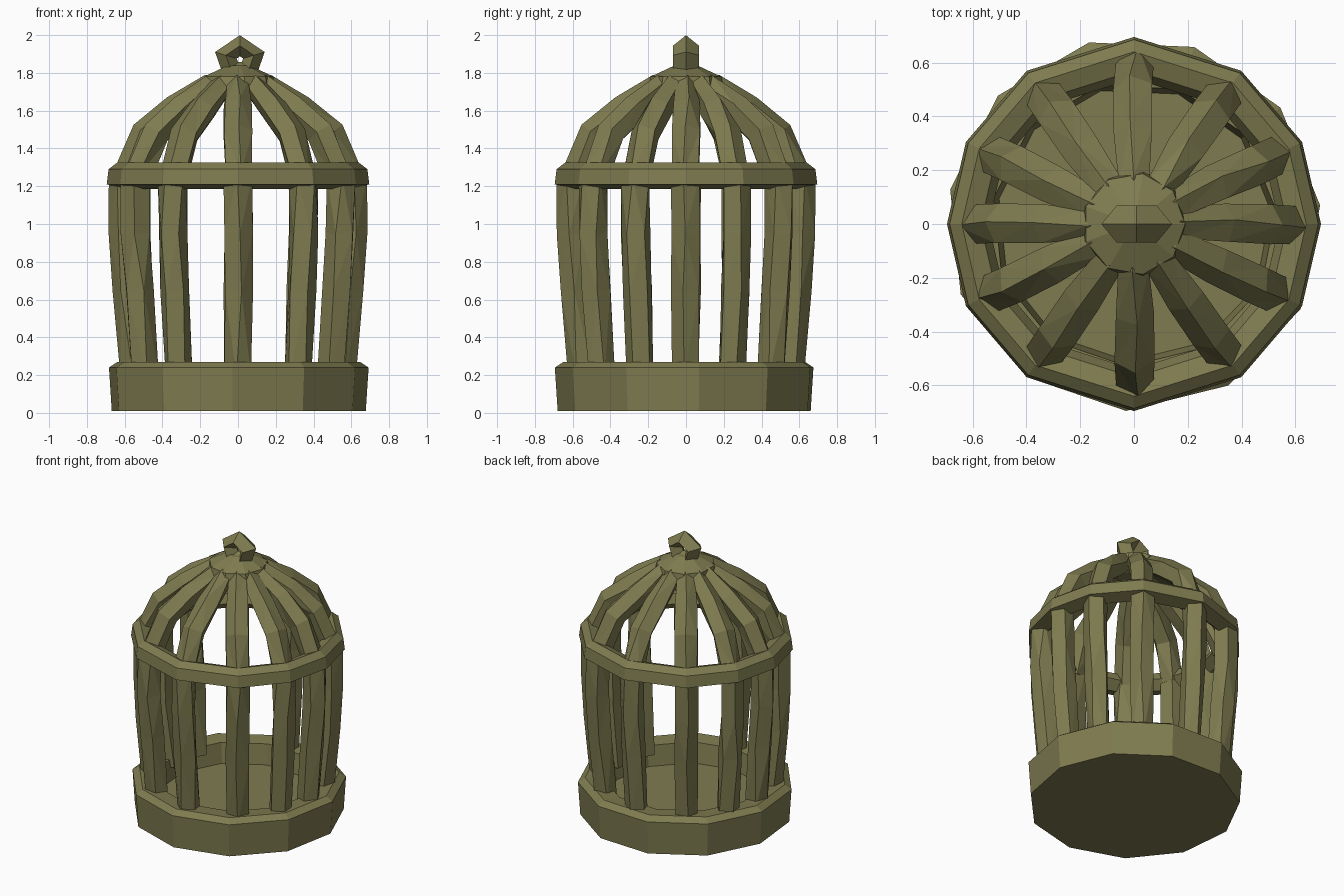
import bpy, bmesh, math, random
from mathutils import Vector

if "Cube" in bpy.data.objects:
    bpy.data.objects.remove(bpy.data.objects["Cube"])

random.seed(4)
mat = bpy.data.materials.new("olive_metal")
mat.diffuse_color = (0.21, 0.2, 0.08, 1)
mat.use_nodes = True
mat.node_tree.nodes["Principled BSDF"].inputs["Base Color"].default_value = mat.diffuse_color


def finish(bm, name):
    bmesh.ops.recalc_face_normals(bm, faces=bm.faces[:])
    mesh = bpy.data.meshes.new(name)
    bm.to_mesh(mesh)
    bm.free()
    obj = bpy.data.objects.new(name, mesh)
    obj.data.materials.append(mat)
    bpy.context.collection.objects.link(obj)
    return obj


def lathe(name, profile, angles, closed=False):
    """Spin an (r, z) profile through the given angles; open ends are capped."""
    bm = bmesh.new()
    n = len(angles)
    rings = [[bm.verts.new((r * math.cos(a), r * math.sin(a), z)) for a in angles]
             for r, z in profile]
    pairs = list(zip(rings, rings[1:]))
    if closed:
        pairs.append((rings[-1], rings[0]))
    for a, b in pairs:
        for i in range(n):
            j = (i + 1) % n
            bm.faces.new((a[i], a[j], b[j], b[i]))
    if not closed:
        bm.faces.new(rings[0])
        bm.faces.new(rings[-1])
    return finish(bm, name)


def even(n, phase=0.0):
    return [phase + math.tau * i / n for i in range(n)]


def rib(name, angle, path, sides=5):
    """Faceted tube along an (r, z, radius) path standing at the given angle."""
    bm = bmesh.new()
    out = Vector((math.cos(angle), math.sin(angle), 0))
    side = Vector((-out.y, out.x, 0))
    up = Vector((0, 0, 1))
    pts = [out * r + up * z for r, z, _ in path]
    rings = []
    for k, p in enumerate(pts):
        t = (pts[min(k + 1, len(pts) - 1)] - pts[max(k - 1, 0)]).normalized()
        n = side.cross(t).normalized()
        if n.dot(out + up) < 0:
            n = -n
        twist = random.uniform(-0.25, 0.25)
        ring = []
        for i in range(sides):
            a = math.tau * i / sides + twist
            ring.append(bm.verts.new(p + (n * math.cos(a) + side * math.sin(a)) * path[k][2]))
        rings.append(ring)
    for a, b in zip(rings, rings[1:]):
        for i in range(sides):
            j = (i + 1) % sides
            bm.faces.new((a[i], a[j], b[j], b[i]))
    bm.faces.new(rings[0])
    bm.faces.new(rings[-1])
    bmesh.ops.triangulate(bm, faces=bm.faces[:])
    return finish(bm, name)


bar_angles = [math.radians(d) for d in (0, 26, 55, 90, 125, 154, 180, 206, 235, 270, 305, 334)]

# Tray base with raised rim and sunken floor
lathe("base_tray", [(0.68, 0.01), (0.695, 0.24), (0.65, 0.27),
                    (0.53, 0.26), (0.51, 0.12)], even(11, 0.1))

# Hoop where the bars meet the dome, with its corners on the bars
lathe("upper_hoop", [(0.695, 1.21), (0.685, 1.29), (0.64, 1.325), (0.57, 1.30),
                     (0.54, 1.24), (0.6, 1.185)], bar_angles, closed=True)

# Twelve bars and dome ribs
bar_path = [(0.55, 0.2, 0.075), (0.585, 0.65, 0.08), (0.605, 0.95, 0.08), (0.605, 1.25, 0.08)]
dome_path = [(0.595, 1.24, 0.075), (0.49, 1.48, 0.078), (0.33, 1.61, 0.076),
             (0.15, 1.735, 0.06), (0.06, 1.75, 0.05)]
for k, angle in enumerate(bar_angles):
    rib(f"bar_{k + 1}", angle, bar_path)
    rib(f"dome_rib_{k + 1}", angle, dome_path)

# Crown cap joining the ribs
lathe("crown_cap", [(0.1, 1.69), (0.2, 1.73), (0.19, 1.78), (0.06, 1.84)], even(9))

# Hanging loop on top: diamond section, one corner up, standing in the x-z plane
bpy.ops.mesh.primitive_torus_add(major_segments=5, minor_segments=4, major_radius=0.078,
                                 minor_radius=0.06, location=(0.01, 0, 1.871),
                                 rotation=(math.pi / 2, 0, 0))
loop = bpy.context.object
loop.name = "hanging_loop"
for v in loop.data.vertices:
    x, y, z = v.co
    v.co = (-y, x * 0.93, z * 1.15)
loop.data.materials.append(mat)
